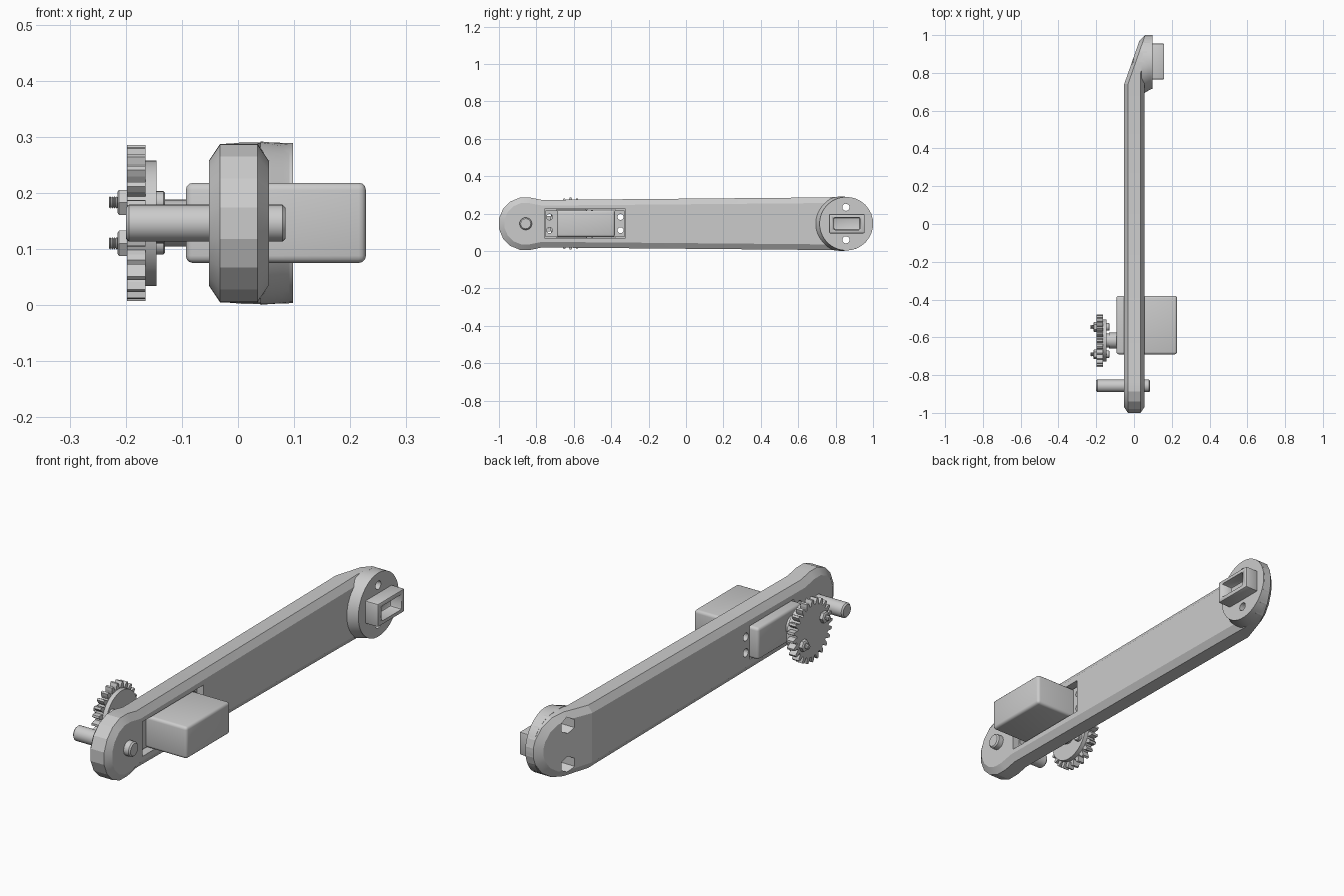
import bpy, bmesh
from math import sin, cos, pi, radians
from mathutils import Vector

if "Cube" in bpy.data.objects:
    bpy.data.objects.remove(bpy.data.objects["Cube"])

ZC = 0.146  # height of the arm's centre line


def finish(name, bm, smooth=False):
    bmesh.ops.recalc_face_normals(bm, faces=bm.faces)
    me = bpy.data.meshes.new(name)
    bm.to_mesh(me)
    bm.free()
    ob = bpy.data.objects.new(name, me)
    bpy.context.collection.objects.link(ob)
    if smooth:
        activate(ob)
        bpy.ops.object.shade_smooth_by_angle(angle=radians(35))
    return ob


def activate(ob):
    bpy.ops.object.select_all(action='DESELECT')
    ob.select_set(True)
    bpy.context.view_layer.objects.active = ob


def loft(name, rings, smooth=False):
    """Closed solid from matching rings of points."""
    bm = bmesh.new()
    vs = [[bm.verts.new(p) for p in r] for r in rings]
    n = len(rings[0])
    for a, b in zip(vs, vs[1:]):
        for i in range(n):
            j = (i + 1) % n
            bm.faces.new((a[i], a[j], b[j], b[i]))
    bm.faces.new(vs[0])
    bm.faces.new(vs[-1])
    return finish(name, bm, smooth)


def lathe(name, profile, y, z, n=32, smooth=True, phase=0.0):
    """Solid of revolution along x from (x, radius) pairs."""
    rings = [[(x, y + r * cos(2 * pi * i / n + phase), z + r * sin(2 * pi * i / n + phase))
              for i in range(n)] for x, r in profile]
    return loft(name, rings, smooth)


def box(name, x, y, z, bevel=0.0, segs=3):
    bm = bmesh.new()
    bmesh.ops.create_cube(bm, size=1)
    for v in bm.verts:
        v.co = Vector([(a + b) / 2 + c * (b - a) for (a, b), c in zip((x, y, z), v.co)])
    if bevel:
        bmesh.ops.bevel(bm, geom=bm.edges[:], offset=bevel, segments=segs,
                        profile=0.5, affect='EDGES')
    return finish(name, bm, bevel > 0)


def boolean(target, other, op='DIFFERENCE'):
    other.hide_render = True
    activate(target)
    m = target.modifiers.new("cut", 'BOOLEAN')
    m.operation, m.object, m.solver = op, other, 'EXACT'
    bpy.ops.object.modifier_apply(modifier=m.name)
    bpy.data.objects.remove(other)


# Arm: half outline as (y, half height), inset by d for the chamfers
def half_outline(d):
    pts = [(-0.86 + (0.1425 - d) * cos(radians(a)), (0.1425 - d) * sin(radians(a)))
           for a in (168.75, 146.25, 123.75, 101.25, 78.75)]
    pts += [(-0.77, 0.127 - d), (0.69, 0.140 - d), (0.74, 0.141 - d), (0.80, 0.142 - d)]
    pts += [(0.857 + (0.144 - d) * cos(radians(a)), (0.144 - d) * sin(radians(a)))
            for a in (90, 67.5, 45, 22.5, 8)]
    return pts


def layer(x, d, start, slope):
    return [(min(x + max(0, y - start) * slope, 0.096), y, h) for y, h in half_outline(d)]


bm = bmesh.new()
rings = []
for args in ((-0.052, 0.03, 0.74, 0.35), (-0.032, 0, 0.74, 0.35),
             (0.035, 0, 0.80, 0.30), (0.055, 0.03, 0.80, 0.22)):
    pts = layer(*args)
    top = [bm.verts.new((x, y, ZC + h)) for x, y, h in pts]
    low = [bm.verts.new((x, y, ZC - h)) for x, y, h in pts]
    rings.append(top + low[::-1])
n = len(rings[0])
for a, b in zip(rings, rings[1:]):
    for i in range(n):
        j = (i + 1) % n
        bm.faces.new((a[i], a[j], b[j], b[i]))
for r in (rings[0], rings[-1]):
    for i in range(n // 2 - 1):
        bm.faces.new((r[i], r[i + 1], r[n - 2 - i], r[n - 1 - i]))
arm = finish("arm", bm)

# Round mounting boss with a fillet towards the arm
boss_rings = []
for x, flare in ((0.040, 0.028), (0.060, 0.018), (0.080, 0.006), (0.092, 0.0), (0.098, 0.0)):
    ring = []
    for i in range(48):
        t = 2 * pi * (i + 0.5) / 48
        r = 0.143 + flare * max(0, -cos(t))
        ring.append((x + max(0, cos(t)) * 0.022 * max(0, (0.098 - x) / 0.058),
                     0.857 + r * cos(t), ZC + r * sin(t)))
    boss_rings.append(ring)
boolean(arm, loft("boss", boss_rings), 'UNION')

# Square socket on the boss
socket = box("socket", (0.085, 0.160), (0.765, 0.955), (0.095, 0.198), 0.006, 2)
boolean(socket, box("cutter", (0.105, 0.2), (0.79, 0.93), (0.113, 0.180), 0.008, 2))

# Motor pocket, motor window and bolt holes in the arm
boolean(arm, box("cutter", (0.0, 0.1), (-0.757, -0.323), (0.069, 0.224)))
boolean(arm, box("cutter", (-0.1, 0.05), (-0.693, -0.376), (0.072, 0.221)))
bolt_spots = [(y, z) for y in (-0.73, -0.35) for z in (0.111, 0.182)]
for y, z in bolt_spots:
    boolean(arm, lathe("cutter", [(-0.1, 0.018), (0.1, 0.018)], y, z, 20))
for z in (0.060, 0.234):
    boolean(arm, lathe("cutter", [(-0.1, 0.019), (0.2, 0.019)], 0.855, z, 20))
    boolean(arm, lathe("cutter", [(-0.1, 0.036), (0.058, 0.036)], 0.855, z, 6, phase=pi / 6))
activate(arm)
bpy.ops.object.shade_smooth_by_angle(angle=radians(14))

# Motor body and its mounting flange
box("motor_body", (-0.093, 0.228), (-0.690, -0.380), (0.075, 0.218), 0.013)
flange = box("motor_flange", (0.001, 0.026), (-0.751, -0.329), (0.076, 0.217))
for y, z in bolt_spots:
    boolean(flange, lathe("cutter", [(-0.1, 0.016), (0.1, 0.016)], y, z, 20))

# Pivot peg through the near end
lathe("pivot_peg", [(-0.200, 0.027), (-0.194, 0.033), (0.079, 0.033), (0.085, 0.027)],
      -0.857, ZC)

# Gear, its backing horn and the motor shaft
GY = -0.617
TEETH = 24
gear_pts = []
for i in range(TEETH):
    for f, r in ((-0.36, 0.114), (-0.27, 0.127), (-0.13, 0.139),
                 (0.13, 0.139), (0.27, 0.127), (0.36, 0.114)):
        t = 2 * pi * (i + f) / TEETH
        gear_pts.append((GY + r * cos(t), ZC + r * sin(t)))
loft("gear", [[(x, y, z) for y, z in gear_pts] for x in (-0.198, -0.165)])
lathe("gear_horn", [(-0.166, 0.112), (-0.145, 0.112)], GY, ZC, 40)
lathe("motor_shaft", [(-0.147, 0.036), (-0.132, 0.036), (-0.132, 0.042), (-0.09, 0.042)],
      GY, ZC)

# Two screws with threaded tips and hex nuts
for k, (y, z) in enumerate(((-0.545, 0.110), (-0.690, 0.183))):
    thread = [(-0.230 + 0.002 * i, 0.011 if i % 2 else 0.0085) for i in range(12)]
    lathe(f"screw_{k}", thread + [(-0.146, 0.010), (-0.146, 0.020), (-0.133, 0.020),
                                  (-0.130, 0.017)], y, z, 20)
    lathe(f"nut_{k}", [(-0.215, 0.021), (-0.212, 0.026), (-0.197, 0.026)], y, z, 6, False)
